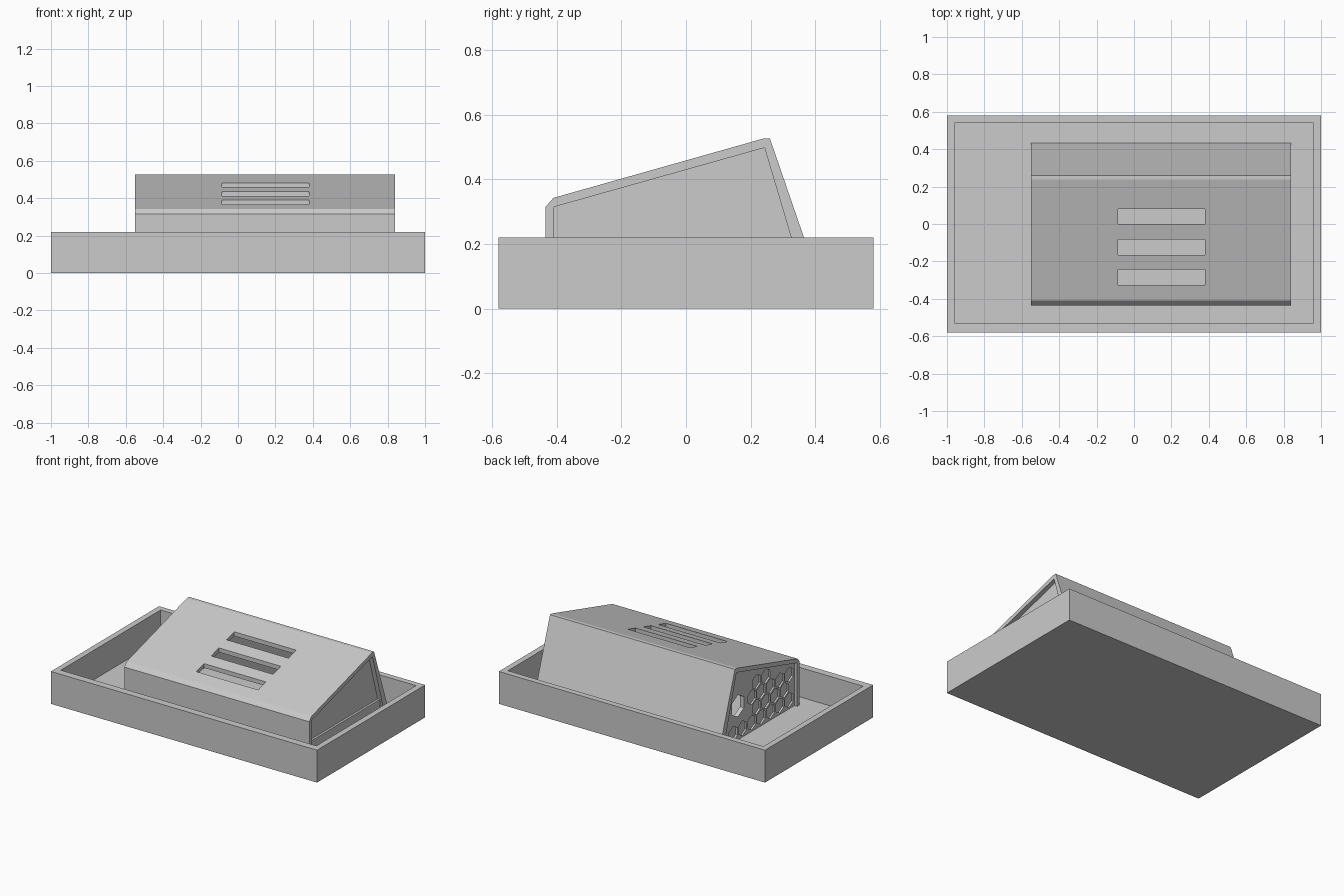
import bpy, bmesh, math

if "Cube" in bpy.data.objects:
    bpy.data.objects.remove(bpy.data.objects["Cube"])


def prism(name, profile, x0, x1):
    """Extrude a (y, z) profile along x."""
    bm = bmesh.new()
    face = bm.faces.new([bm.verts.new((x0, y, z)) for y, z in profile])
    ext = bmesh.ops.extrude_face_region(bm, geom=[face])
    moved = [v for v in ext["geom"] if isinstance(v, bmesh.types.BMVert)]
    bmesh.ops.translate(bm, verts=moved, vec=(x1 - x0, 0, 0))
    bmesh.ops.recalc_face_normals(bm, faces=bm.faces)
    me = bpy.data.meshes.new(name)
    bm.to_mesh(me)
    bm.free()
    ob = bpy.data.objects.new(name, me)
    bpy.context.collection.objects.link(ob)
    return ob


def box(name, x0, x1, y0, y1, z0, z1):
    return prism(name, [(y0, z0), (y1, z0), (y1, z1), (y0, z1)], x0, x1)


def cut(target, cutter):
    mod = target.modifiers.new("cut", "BOOLEAN")
    mod.operation = "DIFFERENCE"
    mod.solver = "EXACT"
    mod.object = cutter
    bpy.context.view_layer.objects.active = target
    bpy.ops.object.modifier_apply(modifier=mod.name)
    bpy.data.objects.remove(cutter)


def hexagon(y, z, r):
    return [(y + r * math.cos(math.radians(60 * k + 30)),
             z + r * math.sin(math.radians(60 * k + 30))) for k in range(6)]


FLOOR = 0.02
X0, X1 = -0.55, 0.84

# Open tray
tray = box("tray", -1, 1, -0.58, 0.58, 0, 0.22)
cut(tray, box("tray_cutter", -0.96, 0.96, -0.53, 0.54, FLOOR, 0.4))

# Sloped hood: bent sheet, open at both ends and below
outer = [(-0.435, FLOOR), (-0.435, 0.315), (-0.41, 0.343),
         (0.238, 0.526), (0.26, 0.526), (0.434, FLOOR)]
inner = [(0.385, FLOOR), (0.243, 0.498), (-0.408, 0.315), (-0.408, FLOOR)]
hood = prism("hood", outer + inner, X0, X1)

# Three vent slots through the slope
for y in (0.04, -0.125, -0.285):
    cut(hood, box("vent_cutter", -0.085, 0.38, y - 0.041, y + 0.041, 0.25, 0.7))

# Right end panel, slightly recessed, with a ledge along its foot
prism("right_panel", inner, X1 - 0.055, X1 - 0.03)
box("right_ledge", X1 - 0.035, X1 - 0.015, -0.408, 0.343, FLOOR, 0.165)

# Left end panel with honeycomb pockets
panel = prism("left_panel", inner, X0 + 0.02, X0 + 0.05)
R = 0.05
hole_y, hole_z = 0.2, 0.25


def inside(y, z):
    top = 0.315 + (y + 0.408) * (0.183 / 0.651)
    back = 0.385 - (z - FLOOR) * 0.297
    return -0.408 + R < y < back - R and FLOOR + R < z < top - R * 1.1


for row in range(8):
    for col in range(10):
        y = -0.35 + col * 0.1 + (row % 2) * 0.05
        z = 0.08 + row * 0.086
        near_hole = math.hypot(y - hole_y, z - hole_z) < 0.135
        if inside(y, z) and not near_hole:
            cut(panel, prism("cell_cutter", hexagon(y, z, R), X0, X0 + 0.032))

# Cable opening in the honeycomb panel
cut(panel, prism("cable_cutter", hexagon(hole_y, hole_z, 0.075), X0 - 0.05, X0 + 0.1))
